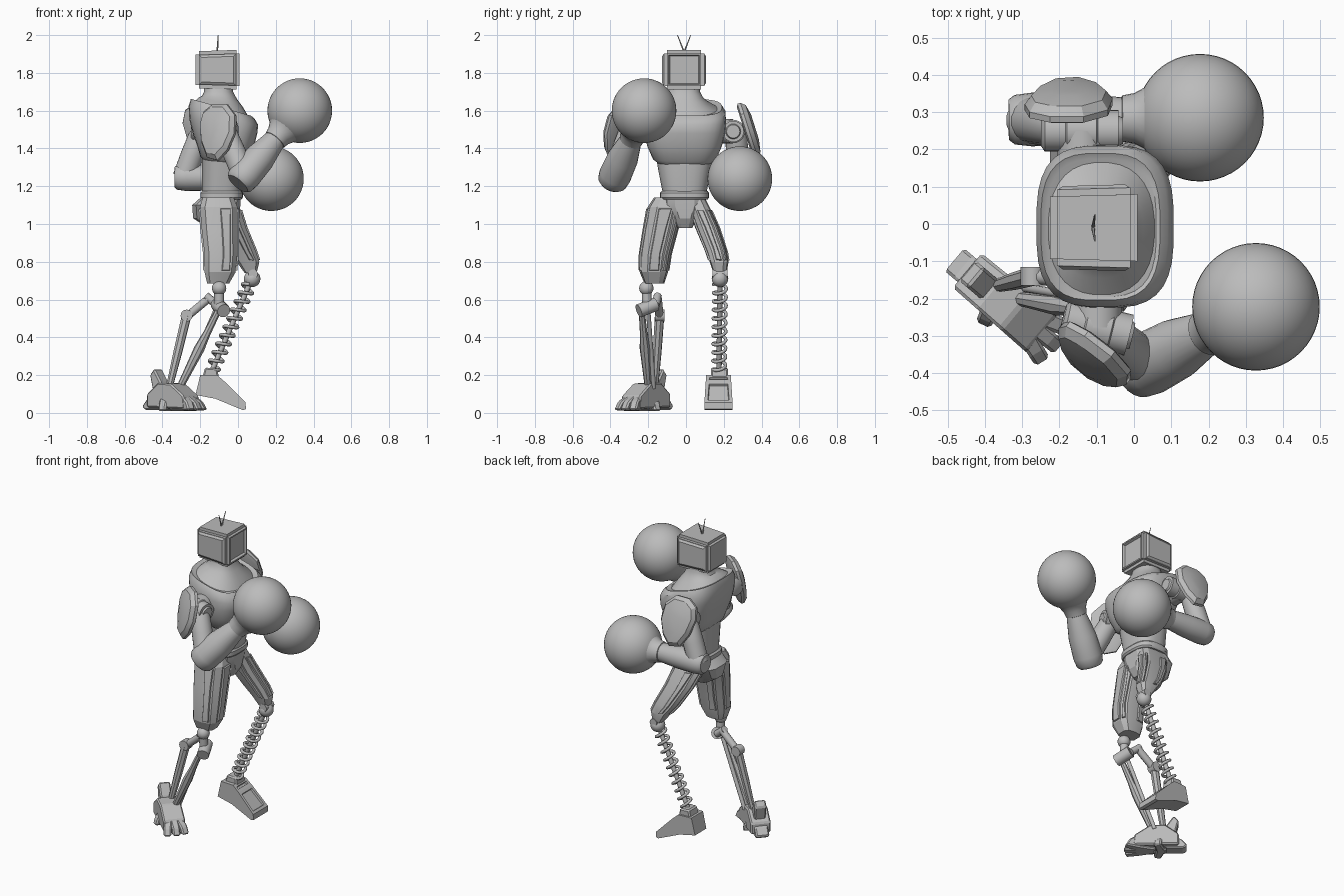
import bpy, bmesh, math
from mathutils import Vector, Matrix

if "Cube" in bpy.data.objects:
    bpy.data.objects.remove(bpy.data.objects["Cube"])

grey = bpy.data.materials.new("plain_grey")
grey.use_nodes = True
grey.diffuse_color = (0.5, 0.5, 0.5, 1)
grey.node_tree.nodes["Principled BSDF"].inputs["Base Color"].default_value = (0.5, 0.5, 0.5, 1)


def finish(name, bm, angle=35):
    bmesh.ops.recalc_face_normals(bm, faces=bm.faces)
    mesh = bpy.data.meshes.new(name)
    bm.to_mesh(mesh)
    bm.free()
    ob = bpy.data.objects.new(name, mesh)
    bpy.context.collection.objects.link(ob)
    mesh.materials.append(grey)
    if angle:
        bpy.ops.object.select_all(action='DESELECT')
        ob.select_set(True)
        bpy.context.view_layer.objects.active = ob
        bpy.ops.object.shade_smooth_by_angle(angle=math.radians(angle))
    return ob


def skin(rings):
    """Join rings of points into a capped skin; also return its columns of faces."""
    bm = bmesh.new()
    vs = [[bm.verts.new(p) for p in ring] for ring in rings]
    n = len(vs[0])
    columns = [[] for _ in range(n)]
    for a, b in zip(vs, vs[1:]):
        for i in range(n):
            j = (i + 1) % n
            columns[i].append(bm.faces.new((a[i], a[j], b[j], b[i])))
    bm.faces.new(vs[0][::-1])
    bm.faces.new(vs[-1])
    return bm, columns


def loft(name, rows, n=32, power=2.6, angle=35, panels=()):
    """Rows are (z, x_min, x_max, y_min, y_max, optional forward tilt) rounded cross-sections."""
    rings = []
    for z, x0, x1, y0, y1, *tilt in rows:
        ring = []
        for i in range(n):
            a = math.tau * (i + 0.5) / n
            c, s = math.cos(a), math.sin(a)
            dx = (x1 - x0) / 2 * math.copysign(abs(c) ** (2 / power), c)
            dy = (y1 - y0) / 2 * math.copysign(abs(s) ** (2 / power), s)
            ring.append(((x0 + x1) / 2 + dx, (y0 + y1) / 2 + dy, z - dx * sum(tilt)))
        rings.append(ring)
    bm, columns = skin(rings)
    bmesh.ops.recalc_face_normals(bm, faces=bm.faces)
    for i in panels:
        bmesh.ops.inset_region(bm, faces=columns[i][1:-1], thickness=0.012, depth=0)
        bmesh.ops.inset_region(bm, faces=columns[i][1:-1], thickness=0.004, depth=0.008)
    return finish(name, bm, angle)


def limb(name, a, b, profile, n=24, angle=40):
    """Turned part from a to b; profile is (fraction along, radius)."""
    a, b = Vector(a), Vector(b)
    q = (b - a).to_track_quat('Z', 'Y')
    rings = [[a.lerp(b, t) + q @ Vector((r * math.cos(math.tau * i / n), r * math.sin(math.tau * i / n), 0))
              for i in range(n)] for t, r in profile]
    return finish(name, skin(rings)[0], angle)


def rod(name, a, b, r, n=10):
    return limb(name, a, b, [(0, r), (1, r)], n)


def ball(name, centre, r, u=32):
    bm = bmesh.new()
    bmesh.ops.create_uvsphere(bm, u_segments=u, v_segments=u // 2, radius=r, matrix=Matrix.Translation(centre))
    return finish(name, bm, 60)


def prism(name, outline, width, origin, yaw=0, toe=1, slot=False):
    """Side outline (forward, up) given a width, then turned about z; toe scales the front width."""
    u0, u1 = min(p[0] for p in outline), max(p[0] for p in outline)
    rings = [[(u, s * width / 2 * (1 + (toe - 1) * (u - u0) / (u1 - u0)), z) for u, z in outline] for s in (-1, 1)]
    bm, _ = skin(rings)
    bmesh.ops.recalc_face_normals(bm, faces=bm.faces)
    if slot:
        tops = [f for f in bm.faces if f.normal.x > 0.3 and f.normal.z > 0.5]
        bmesh.ops.inset_individual(bm, faces=tops, thickness=0.025, depth=0)
        bmesh.ops.inset_individual(bm, faces=tops, thickness=0.004, depth=-0.012)
    else:
        bmesh.ops.bevel(bm, geom=bm.edges[:], offset=0.008, segments=1, affect='EDGES')
    bm.transform(Matrix.Translation(origin) @ Matrix.Rotation(yaw, 4, 'Z'))
    return finish(name, bm, 0)


# Head: a boxy screen housing
bm = bmesh.new()
bmesh.ops.create_cube(bm, size=1)
bm.transform(Matrix.Translation((-0.108, -0.01, 1.817)) @ Matrix.Diagonal((0.234, 0.216, 0.21, 1)))
for v in bm.verts:
    if v.co.x < -0.1:
        v.co.y = -0.01 + (v.co.y + 0.01) * 0.94
        v.co.z = 1.815 + (v.co.z - 1.815) * 0.93
bmesh.ops.bevel(bm, geom=bm.edges[:], offset=0.018, segments=2, affect='EDGES')
bm.normal_update()
big = [f for f in bm.faces if f.calc_area() > 0.015]
screen = [f for f in big if f.normal.x > 0.9]
sides = [f for f in big if abs(f.normal.y) > 0.9]
for group, rim, bevel, depth in ((screen, 0.012, 0.008, -0.014), (sides, 0.004, 0.018, 0.009)):
    bmesh.ops.inset_individual(bm, faces=group, thickness=rim, depth=0)
    bmesh.ops.inset_individual(bm, faces=group, thickness=bevel, depth=depth)
finish("head", bm, 20)
for side in (-1, 1):
    limb("antenna", (-0.11, -0.01, 1.91), (-0.105, -0.01 + side * 0.035, 2.0), [(0, 0.005), (1, 0.002)], 6)

# Torso
loft("neck", [(1.74, -0.18, -0.03, -0.09, 0.07), (1.7, -0.18, -0.025, -0.095, 0.075),
              (1.67, -0.19, -0.005, -0.115, 0.09, 0.1), (1.645, -0.21, 0.025, -0.145, 0.115, 0.2),
              (1.61, -0.23, 0.055, -0.19, 0.165, 0.28)], power=2.4)
loft("chest", [(1.325, -0.18, 0.03, -0.15, 0.135, 0.1), (1.345, -0.2, 0.05, -0.175, 0.16, 0.1),
               (1.41, -0.215, 0.085, -0.205, 0.19), (1.48, -0.24, 0.103, -0.222, 0.207),
               (1.54, -0.258, 0.107, -0.225, 0.212, 0.08), (1.59, -0.262, 0.09, -0.222, 0.21, 0.2),
               (1.618, -0.25, 0.07, -0.205, 0.19, 0.28), (1.61, -0.235, 0.06, -0.195, 0.175, 0.28)], power=3)
loft("abdomen", [(1.36, -0.19, 0.035, -0.16, 0.145), (1.3, -0.19, 0.035, -0.15, 0.135),
                 (1.17, -0.19, 0.02, -0.125, 0.11)])
loft("belt", [(1.175, -0.19, 0.018, -0.13, 0.115), (1.165, -0.2, 0.026, -0.138, 0.122),
              (1.14, -0.2, 0.026, -0.138, 0.122), (1.13, -0.19, 0.018, -0.13, 0.115)], power=3)
loft("pelvis", [(1.14, -0.2, 0.015, -0.12, 0.105), (1.1, -0.245, 0.015, -0.12, 0.105),
                (1.03, -0.24, 0.01, -0.07, 0.06), (0.98, -0.16, -0.02, -0.045, 0.035)], n=12, power=3.5, angle=20)

# Arms: gloves, forearms with cuffs, upper arms and shoulder joints
GLOVE = 0.171
arms = {
    "right": dict(glove=(0.327, -0.222, 1.6), elbow=(0.032, -0.378, 1.252), upper=(-0.07, -0.295, 1.5),
                  axle=((-0.19, -0.255, 1.5), (-0.005, -0.3, 1.49)), r=0.086),
    "left": dict(glove=(0.177, 0.285, 1.24), elbow=(-0.285, 0.28, 1.247), upper=(-0.2, 0.265, 1.48),
                 axle=((-0.25, 0.25, 1.49), (-0.03, 0.25, 1.49)), r=0.072),
}
for side, p in arms.items():
    e, g, r = Vector(p["elbow"]), Vector(p["glove"]), p["r"]
    ball(side + "_glove", g, GLOVE, 48)
    limb(side + "_forearm", e - (g - e) * 0.11, g,
         [(0, r * 0.75), (0.03, r * 0.92), (0.12, r), (0.35, r * 0.95), (0.62, 0.056)])
    limb(side + "_cuff", e, g, [(0.54, 0.05), (0.55, 0.062), (0.62, 0.068), (0.69, 0.085), (0.76, 0.118)])
    limb(side + "_upper_arm", p["upper"], e, [(0, 0.05), (0.1, 0.058), (0.5, 0.062), (1, 0.062)], 16)
    limb(side + "_shoulder_joint", *p["axle"],
         [(0, 0.04), (0.05, 0.056), (0.3, 0.056), (0.32, 0.062), (0.68, 0.062), (0.7, 0.056), (0.95, 0.056),
          (0.95, 0.04), (1, 0.035)])
    a, b = map(Vector, p["axle"])
    mid = (a + b) / 2
    rod(side + "_shoulder_link", (mid.x, mid.y * 0.6, mid.z), mid, 0.065, 16)


def shoulder_pad(name, centre, normal, forward):
    outline = [(-0.105, 0.1), (-0.05, 0.14), (0.04, 0.14), (0.105, 0.08), (0.118, -0.02),
               (0.085, -0.11), (0.03, -0.165), (-0.04, -0.15), (-0.09, -0.07), (-0.118, 0.03)]
    n = Vector(normal).normalized()
    u = Vector((0, 0, 1)).cross(n).normalized()
    v = n.cross(u)
    rings = [[Vector(centre) + u * x * s * forward + v * y * s + n * w for x, y in outline]
             for s, w in ((0.85, -0.03), (1, -0.022), (1, -0.005), (0.85, 0.018), (0.45, 0.03))]
    finish(name, skin(rings)[0], 30)


shoulder_pad("right_shoulder_pad", (-0.115, -0.36, 1.5), (-0.58, -0.76, 0.22), 1)
shoulder_pad("left_shoulder_pad", (-0.175, 0.335, 1.51), (0, 0.95, 0.3), -1)

# Thighs with raised panels
loft("right_thigh", [(1.14, -0.19, -0.02, -0.17, -0.02), (1.09, -0.205, 0.0, -0.203, -0.015),
                     (0.97, -0.195, 0.0, -0.225, -0.045), (0.84, -0.18, 0.0, -0.245, -0.08),
                     (0.745, -0.18, -0.01, -0.245, -0.095), (0.685, -0.165, -0.045, -0.22, -0.115)],
     n=10, power=3, angle=20, panels=(0, 2, 4, 7, 9))
loft("left_thigh", [(1.14, -0.17, 0.0, 0.0, 0.1), (1.08, -0.17, 0.015, 0.02, 0.13),
                    (0.98, -0.13, 0.045, 0.055, 0.175), (0.86, -0.06, 0.095, 0.105, 0.215),
                    (0.8, -0.01, 0.115, 0.125, 0.225), (0.74, 0.035, 0.1, 0.145, 0.215)],
     n=10, power=3, angle=20, panels=(0, 2, 4, 7, 9))

# Left lower leg: knee ball, coil spring on a rod, and a wedge foot
ball("left_knee", (0.075, 0.18, 0.71), 0.044, 20)
rod("left_knee_pin", (0.08, 0.14, 0.735), (0.08, 0.22, 0.735), 0.025, 14)
top, bottom = Vector((0.06, 0.18, 0.68)), Vector((-0.135, 0.175, 0.23))
rod("spring_core", top, bottom, 0.014)
q = (bottom - top).to_track_quat('Z', 'Y')
curve = bpy.data.curves.new("spring", 'CURVE')
curve.dimensions = '3D'
curve.bevel_depth = 0.009
curve.bevel_resolution = 2
spline = curve.splines.new('POLY')
steps, turns = 200, 10
spline.points.add(steps)
for i, pt in enumerate(spline.points):
    a = math.tau * turns * i / steps
    pt.co = (*(top.lerp(bottom, i / steps) + q @ Vector((0.034 * math.cos(a), 0.034 * math.sin(a), 0))), 1)
curve.materials.append(grey)
bpy.context.collection.objects.link(bpy.data.objects.new("spring", curve))
prism("left_foot", [(-0.2, 0.2), (-0.225, 0.095), (-0.12, 0.075), (0.025, 0.015), (0.042, 0.02), (0.04, 0.055),
                    (-0.07, 0.165), (-0.11, 0.2)], 0.115, (0, 0.172, 0), toe=1.3, slot=True)
prism("left_ankle", [(-0.19, 0.18), (-0.1, 0.18), (-0.11, 0.235), (-0.175, 0.24)], 0.09, (0, 0.178, 0))

# Right lower leg: knee ball, pivot and jointed struts
ball("right_knee", (-0.1, -0.21, 0.66), 0.038, 20)
rod("right_knee_stem", (-0.1, -0.21, 0.66), (-0.1, -0.205, 0.55), 0.026, 14)
rod("right_pivot", (-0.075, -0.25, 0.54), (-0.11, -0.16, 0.575), 0.036, 16)
limb("front_strut", (-0.1, -0.235, 0.55), (-0.31, -0.2, 0.13), [(0, 0.016), (0.3, 0.02), (0.5, 0.028), (1, 0.018)], 8)
rod("front_strut_piston", (-0.12, -0.2, 0.54), (-0.3, -0.17, 0.13), 0.012)
rod("rear_link", (-0.11, -0.16, 0.57), (-0.17, -0.15, 0.62), 0.022)
rod("rear_arm", (-0.15, -0.15, 0.61), (-0.27, -0.14, 0.51), 0.022)
rod("rear_joint", (-0.272, -0.165, 0.515), (-0.272, -0.115, 0.515), 0.032, 12)
limb("rear_strut", (-0.272, -0.14, 0.515), (-0.365, -0.165, 0.13), [(0, 0.026), (0.5, 0.024), (1, 0.018)], 8)

# Right foot: angular body, clustered toes and heel plates
YAW = -0.7
foot = Vector((-0.34, -0.215, 0))
prism("right_foot", [(-0.14, 0.03), (-0.14, 0.1), (-0.06, 0.16), (0.03, 0.155), (0.12, 0.09), (0.13, 0.02)],
      0.12, foot, YAW, toe=1.1)
for spread in (-0.32, 0, 0.32):
    prism("right_toe", [(0.0, 0.01), (0.0, 0.11), (0.09, 0.105), (0.16, 0.06), (0.185, 0.015), (0.1, 0.01)],
          0.055, foot, YAW + spread, toe=0.8)
prism("heel_spur", [(-0.19, 0.035), (-0.15, 0.08), (-0.06, 0.08), (-0.06, 0.015), (-0.17, 0.015)], 0.08, foot, YAW)
prism("heel_plate", [(-0.11, 0.08), (-0.14, 0.2), (-0.11, 0.235), (-0.06, 0.16), (-0.05, 0.08)], 0.07, foot, YAW)
for s in (-1, 1):
    prism("side_claw", [(-0.03, 0.01), (-0.03, 0.12), (0.03, 0.11), (0.075, 0.05), (0.085, 0.01)],
          0.06, foot + Vector((-0.03, 0.02, 0)), YAW + s * 1.3, toe=0.7)
